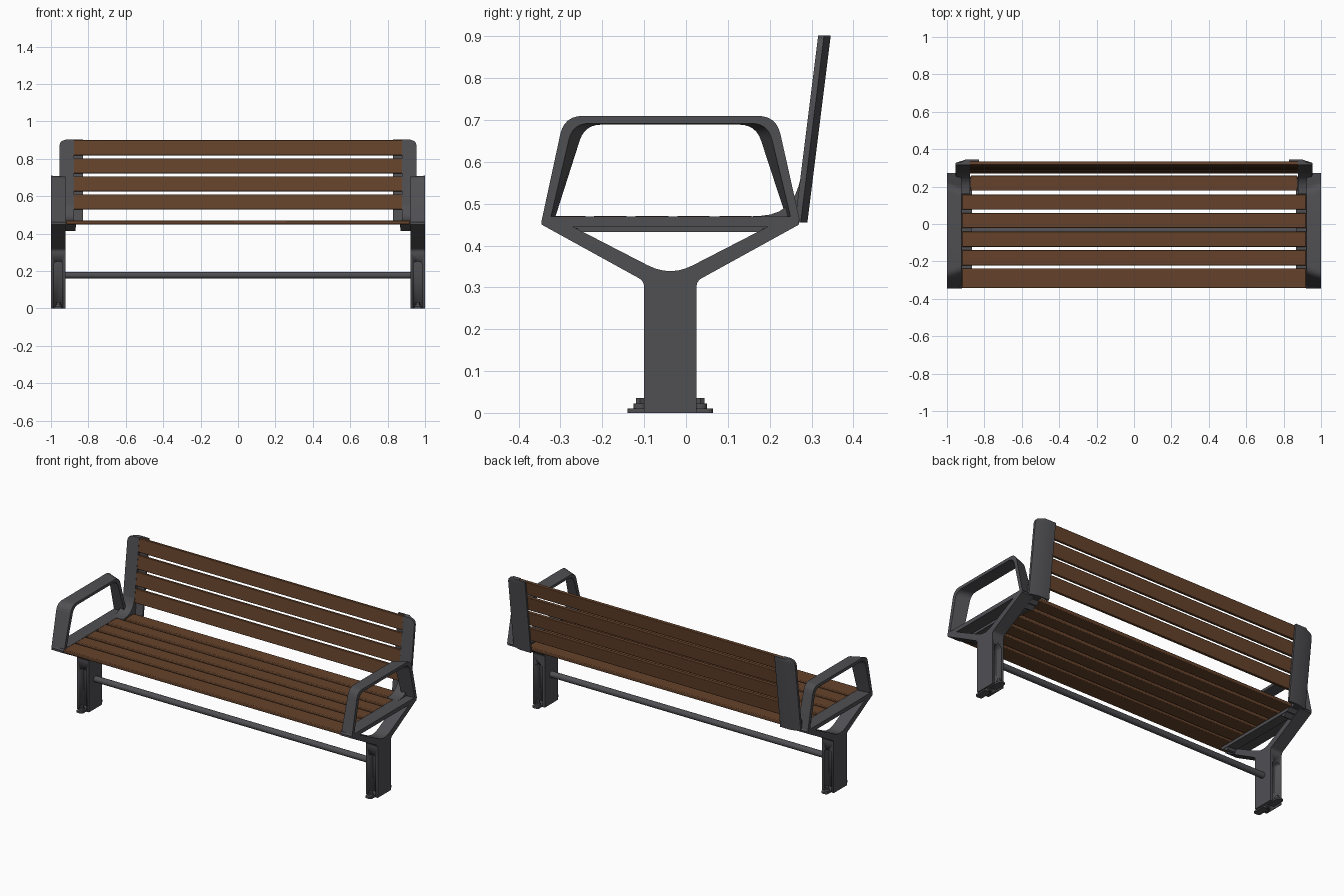
import bpy, bmesh, math
from mathutils import Vector

cube = bpy.data.objects.get("Cube")
if cube:
    bpy.data.objects.remove(cube)


def material(name, rgb):
    m = bpy.data.materials.new(name)
    m.use_nodes = True
    m.diffuse_color = (*rgb, 1)
    m.node_tree.nodes["Principled BSDF"].inputs["Base Color"].default_value = (*rgb, 1)
    return m


WOOD = material("brown wood", (0.13, 0.055, 0.024))
METAL = material("dark grey metal", (0.08, 0.08, 0.088))


def loft(name, rings, mat, mirror=True, bevel=0.0):
    """Solid through a list of matching closed rings, optionally mirrored in x."""
    bm = bmesh.new()
    loops = [[bm.verts.new(p) for p in ring] for ring in rings]
    n = len(loops[0])
    for a, b in zip(loops, loops[1:]):
        for i in range(n):
            j = (i + 1) % n
            bm.faces.new((a[i], a[j], b[j], b[i]))
    bm.faces.new(loops[0])
    bm.faces.new(loops[-1])
    bmesh.ops.recalc_face_normals(bm, faces=bm.faces)
    mesh = bpy.data.meshes.new(name)
    bm.to_mesh(mesh)
    bm.free()
    mesh.materials.append(mat)
    ob = bpy.data.objects.new(name, mesh)
    bpy.context.collection.objects.link(ob)
    if bevel:
        mod = ob.modifiers.new("Bevel", 'BEVEL')
        mod.width, mod.segments = bevel, 2
    if mirror:
        ob.modifiers.new("Mirror", 'MIRROR').use_mirror_merge = False
    bpy.ops.object.select_all(action='DESELECT')
    ob.select_set(True)
    bpy.context.view_layer.objects.active = ob
    bpy.ops.object.shade_smooth_by_angle(angle=math.radians(35))
    return ob


def side_prism(name, profile, x0, x1, mat, **kw):
    """Extrude a (y, z) profile along x."""
    return loft(name, [[(x, y, z) for y, z in profile] for x in (x0, x1)], mat, **kw)


def disc(name, x, y, z0, z1, r, sides):
    ring = [(x + r * math.cos(t * math.tau / sides), y + r * math.sin(t * math.tau / sides))
            for t in range(sides)]
    return loft(name, [[(*p, z) for p in ring] for z in (z0, z1)], METAL)


def rounded(points, radius, steps=6):
    """Open path with its inner corners rounded."""
    pts = [Vector(p) for p in points]
    out = [pts[0]]
    for a, b, c in zip(pts, pts[1:], pts[2:]):
        p, q = b + (a - b).normalized() * radius, b + (c - b).normalized() * radius
        for k in range(steps + 1):
            t = k / steps
            out.append(p * (1 - t) ** 2 + b * 2 * t * (1 - t) + q * t * t)
    return out + [pts[-1]]


MID = -0.0375   # leg centre in y

# Forked legs with a recess in front and back
valley = rounded([(0.205, 0.45), (MID, 0.325), (-0.28, 0.45)], 0.06)
fork = [(-0.1, 0), (0.025, 0)] + rounded(
    [(0.025, 0), (0.025, 0.315), (0.27, 0.45)], 0.015)[1:]
fork += [(0.27, 0.46), (0.205, 0.455)] + list(valley) + [(-0.28, 0.455), (-0.345, 0.46), (-0.345, 0.45)]
fork += rounded([(-0.345, 0.45), (-0.1, 0.315), (-0.1, 0)], 0.015)[1:-1]
leg = side_prism("forked_legs", fork, 0.922, 1.0, METAL, mirror=False)
slot = rounded([(0.937, -0.1), (0.937, 0.25), (0.985, 0.25), (0.985, -0.1)], 0.02)
for side in (-1, 1):
    ys = (MID + side * 0.018, MID + side * 0.1)
    cutter = loft("leg_recess_cutter", [[(x, y, z) for x, z in slot] for y in ys], METAL, mirror=False)
    cutter.hide_render = True
    cutter.hide_set(True)
    cut = leg.modifiers.new("Recess", 'BOOLEAN')
    cut.operation, cut.object, cut.solver = 'DIFFERENCE', cutter, 'EXACT'
leg.modifiers.new("Mirror", 'MIRROR').use_mirror_merge = False

# Foot plates with washers and bolts
for side, word in ((-1, "front"), (1, "back")):
    y0, y1 = MID + side * 0.015, MID + side * 0.102
    plan = rounded([(0.94, y0), (0.94, y1), (0.982, y1), (0.982, y0)], 0.015)
    loft(word + "_foot_plates", [[(x, y, z) for x, y in plan] for z in (0, 0.01)], METAL)
    yb = MID + side * 0.072
    disc(word + "_washers", 0.961, yb, 0.01, 0.022, 0.016, 16)
    disc(word + "_bolts", 0.961, yb, 0.022, 0.035, 0.011, 6)

# Cross rod between the legs
rod = [(MID + 0.018 * math.cos(t * math.tau / 20), 0.178 + 0.018 * math.sin(t * math.tau / 20))
       for t in range(20)]
side_prism("cross_rod", rod, -0.94, 0.94, METAL, mirror=False)

# Seat side bars and slat brackets
side_prism("seat_side_bars", [(-0.345, 0.462), (-0.335, 0.446), (0.26, 0.446), (0.272, 0.462),
                              (0.265, 0.47), (-0.338, 0.47)], 0.92, 1.0, METAL)
side_prism("slat_brackets", [(-0.32, 0.45), (-0.3, 0.432), (0.23, 0.432), (0.25, 0.45)],
           0.865, 0.925, METAL)
for flip, word in ((1, "front"), (-1, "back")):
    tab = [(MID + flip * y, z) for y, z in
           ((-0.275, 0.442), (-0.235, 0.414), (-0.225, 0.418), (-0.22, 0.442))]
    side_prism(word + "_bracket_tabs", tab, 0.868, 0.935, METAL)

# Armrest bands, tapering inward from the outer edge to the inner edge
outer = [(-0.345, 0.46), (-0.291, 0.71), (0.216, 0.71), (0.272, 0.46)]
inner = [(-0.335, 0.46), (-0.262, 0.705), (0.187, 0.705), (0.262, 0.46)]


def shrink(path, t, h):
    (a, b, c, d) = path
    return [(a[0] + t, a[1]), (b[0] + t, b[1] - h), (c[0] - t, c[1] - h), (d[0] - t, d[1])]


edges = [(1.0, rounded(outer, 0.045)), (1.0, rounded(shrink(outer, 0.02, 0.018), 0.04)),
         (0.922, rounded(shrink(inner, 0.02, 0.016), 0.04)), (0.922, rounded(inner, 0.045))]
loft("armrests", [[(x, *path[i]) for x, path in edges] for i in range(len(edges[0][1]))], METAL)


# Backrest frame leans back with height
def lean(z, depth=0.0):
    return 0.262 + (z - 0.47) * 0.125 + depth


section = [(0.955, 0), (0.878, 0), (0.878, 0.018), (0.83, 0.018), (0.83, 0.03), (0.9, 0.03), (0.955, 0.014)]
stations = [(0.455, 0.955), (0.87, 0.955), (0.885, 0.951), (0.895, 0.942), (0.902, 0.922)]
loft("backrest_posts", [[(min(x, limit), lean(z, d), z) for x, d in section]
                        for z, limit in stations], METAL)

# Curved gussets joining seat and backrest
curve = rounded([(0.16, 0.47), (0.25, 0.475), (0.274, 0.56)], 0.07)
side_prism("backrest_gussets", [(0.16, 0.45)] + list(curve) + [(0.28, 0.5), (0.268, 0.45)],
           0.878, 0.95, METAL)

# Backrest slats
for i, (z0, z1) in enumerate([(0.53, 0.61), (0.627, 0.707), (0.723, 0.803), (0.82, 0.9)]):
    prof = [(lean(z0), z0), (lean(z1), z1), (lean(z1, 0.019), z1 - 0.002), (lean(z0, 0.019), z0 - 0.002)]
    side_prism(f"backrest_slat_{i + 1}", prof, -0.879, 0.879, WOOD, mirror=False, bevel=0.003)

# Seat slats, the rearmost one shorter to clear the gussets
seat = [(-0.342, -0.238), (-0.222, -0.14), (-0.122, -0.04), (-0.022, 0.058), (0.078, 0.158), (0.178, 0.258)]
for i, (y0, y1) in enumerate(seat):
    half = 0.875 if y0 > 0.1 else 0.92
    side_prism(f"seat_slat_{i + 1}", [(y0, 0.45), (y1, 0.45), (y1, 0.471), (y0, 0.471)],
               -half, half, WOOD, mirror=False, bevel=0.004)
